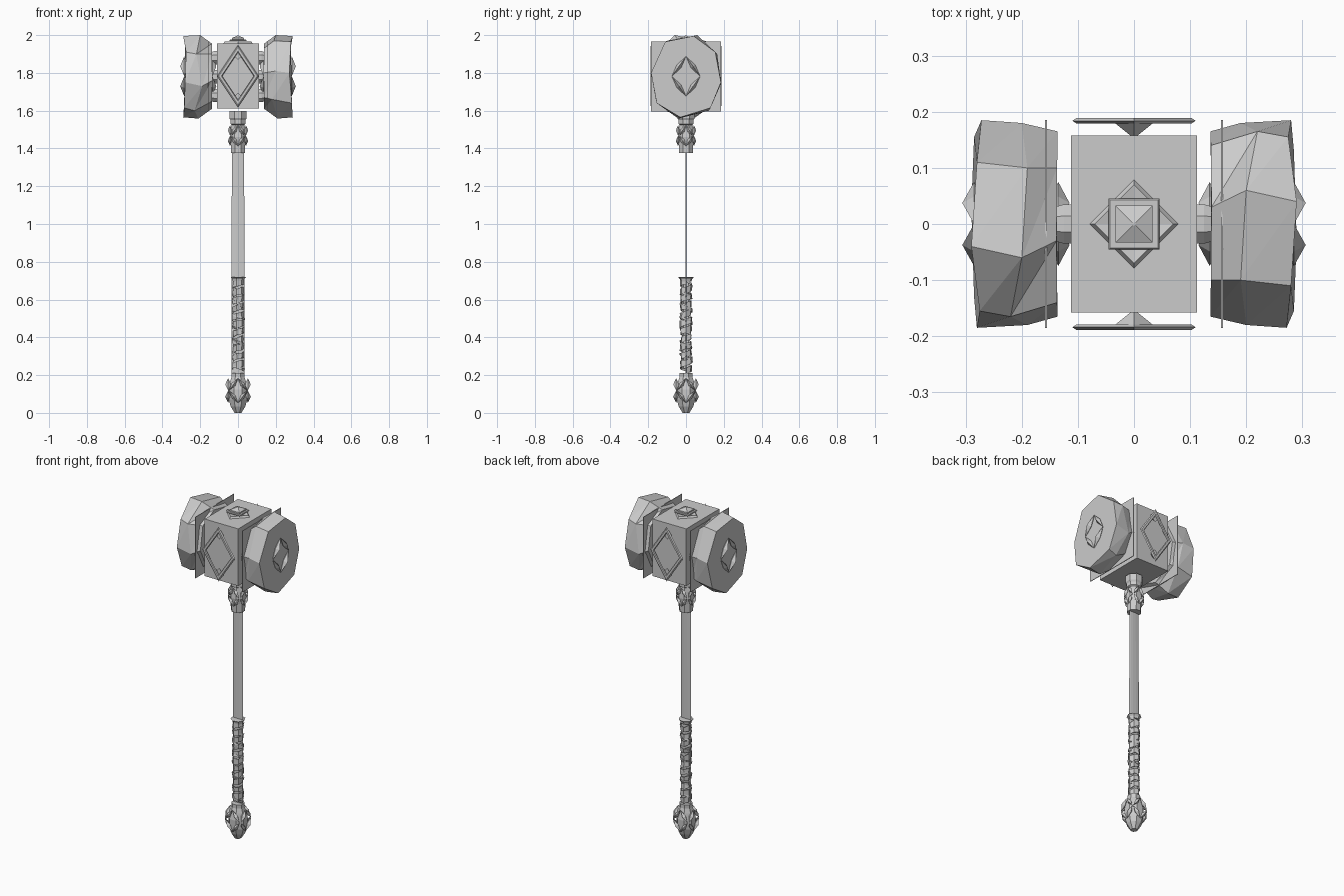
import bpy, bmesh, math, random
from mathutils import Vector, Matrix

if "Cube" in bpy.data.objects:
    bpy.data.objects.remove(bpy.data.objects["Cube"])

random.seed(4)
X, Y, Z = Vector((1, 0, 0)), Vector((0, 1, 0)), Vector((0, 0, 1))


def mesh(name, verts, faces):
    me = bpy.data.meshes.new(name)
    me.from_pydata([tuple(v) for v in verts], [], faces)
    bm = bmesh.new()
    bm.from_mesh(me)
    bmesh.ops.recalc_face_normals(bm, faces=bm.faces)
    bm.to_mesh(me)
    bm.free()
    ob = bpy.data.objects.new(name, me)
    bpy.context.collection.objects.link(ob)
    return ob


def box(name, c, s):
    v = [Vector(c) + Vector((i * s[0], j * s[1], k * s[2])) / 2
         for i in (-1, 1) for j in (-1, 1) for k in (-1, 1)]
    return mesh(name, v, [(0, 1, 3, 2), (4, 6, 7, 5), (0, 4, 5, 1),
                          (2, 3, 7, 6), (0, 2, 6, 4), (1, 5, 7, 3)])


def loft(name, rings):
    n, v, f = len(rings[0]), [p for r in rings for p in r], []
    for k in range(len(rings) - 1):
        for i in range(n):
            a, b = k * n + i, k * n + (i + 1) % n
            f += [(a, b, b + n), (a, b + n, a + n)]
    f += [tuple(range(n)), tuple(range(len(v) - n, len(v)))]
    return mesh(name, v, f)


def lathe(name, profile, n, sy=1.0, phase=0.0, origin=(0, 0, 0), axis=Z):
    q = Z.rotation_difference(axis)
    return loft(name, [[Vector(origin) + q @ Vector((
        r * math.cos(phase + 2 * math.pi * i / n),
        r * sy * math.sin(phase + 2 * math.pi * i / n), z))
        for i in range(n)] for r, z in profile])


def diamond_bars(name, c, u, n, a, b, t, w):
    """Four pointed bars laid out as a diamond in the plane facing n."""
    v, f, c = [], [], Vector(c)
    for su, sv in ((1, 1), (1, -1), (-1, -1), (-1, 1)):
        p, q = c + u * a * su, c + Z * b * sv
        m, side = (p + q) / 2, (q - p).normalized().cross(n) * w
        k = len(v)
        v += [p, q, m + n * t, m + side, m - n * t, m - side]
        for i in range(4):
            g, h = k + 2 + i, k + 2 + (i + 1) % 4
            f += [(k, g, h), (k + 1, h, g)]
    return mesh(name, v, f)


def diamond_frame(name, c, u, n, a, b, t):
    prof = [(1, 0), (.93, t), (.8, t), (.76, 0), (.8, -t), (.93, -t)]
    v = [Vector(c) + (u * a * x + Z * b * z) * s + n * d
         for x, z in ((1, 0), (0, 1), (-1, 0), (0, -1)) for s, d in prof]
    f = [(i * 6 + j, i * 6 + (j + 1) % 6, (i + 1) % 4 * 6 + (j + 1) % 6,
          (i + 1) % 4 * 6 + j) for i in range(4) for j in range(6)]
    return mesh(name, v, f)


# head core with floating diamond frames front and back
box("head_core", (0, 0, 1.783), (.224, .316, .345))
for s, label in ((-1, "front"), (1, "back")):
    diamond_frame(label + "_diamond", (0, .184 * s, 1.783), X, Y * s, .11, .165, .005)
    for sz in (-1, 1):
        lathe(label + "_diamond_bracket", [(.033, .022), (.003, -.002)], 4,
              origin=(0, .157 * s, 1.783 + sz * .12), axis=Y * s)

# top ornament
lathe("top_dish", [(.083, 1.95), (.07, 1.966), (.03, 1.96)], 4)
lathe("top_plate", [(.06, 1.968), (.064, 1.972), (.06, 1.976)], 4, phase=math.pi / 4)
lathe("top_stud", [(.046, 1.976), (.046, 1.984), (.004, 1.998)], 4, phase=math.pi / 4)

# chipped striking blocks, the left one is the right one turned half round
OUT = [(.29, .04, .215), (.275, .155, .13), (.28, .185, -.03), (.285, .13, -.165),
       (.29, -.03, -.215), (.285, -.155, -.14), (.272, -.185, .02), (.28, -.11, .185)]
MID = [(.2, .06, .22), (.22, .165, .12), (.19, .18, -.05), (.23, .12, -.18),
       (.21, -.04, -.222), (.18, -.16, -.12), (.2, -.18, .03), (.19, -.1, .19)]
INN = [(.138, .03, .175), (.137, .14, .12), (.136, .165, -.02), (.137, .11, -.13),
       (.138, -.02, -.17), (.137, -.14, -.11), (.136, -.165, .02), (.137, -.1, .15)]
for s, label in ((1, "right"), (-1, "left")):
    loft(label + "_striking_block",
         [[Vector((x * s, y * s, 1.78 + z)) for x, y, z in r] for r in (INN, MID, OUT)])
    box(label + "_band_plate", (.157 * s, 0, 1.78), (.004, .37, .37))
    diamond_bars(label + "_face_diamond", (.285 * s, 0, 1.782), Y, X * s, .075, .105, .021, .014)
    diamond_bars(label + "_inner_diamond", (.135 * s, 0, 1.782), Y, X * s, .075, .105, .02, .014)
    for z in (1.68, 1.78, 1.88):
        lathe(label + "_connector", [(.038, .1), (.038, .125), (.03, .15)], 8,
              phase=math.pi / 8, origin=(0, 0, z), axis=X * s)

# collar under the head
lathe("collar_cap", [(.03, 1.52), (.043, 1.53), (.043, 1.55), (.049, 1.56), (.049, 1.598)], 8,
      phase=math.pi / 8)
lathe("collar", [(.04, 1.375), (.042, 1.43), (.047, 1.46), (.042, 1.5), (.036, 1.53)], 8,
      phase=math.pi / 8)
for n, u in ((X, Y), (-X, Y), (Y, X), (-Y, X)):
    diamond_bars("collar_diamond", n * .042 + Z * 1.468, u, n, .036, .055, .012, .012)

# flat shaft
lathe("shaft", [(.035, .19), (.035, .72), (.032, 1.39)], 10, sy=.09)


# grip wrapping: a wide uneven ribbon and a thin one crossing it
def ribbon(name, turns, r0, half, direction, n=7):
    v, f, count = [], [], turns * n
    for i in range(count + 1):
        a = direction * 2 * math.pi * i / n
        z = .225 + .47 * i / count
        for k in (-1, 1):
            r = r0 + random.uniform(-.004, .004)
            v.append((r * math.cos(a), r * math.sin(a),
                      z + k * half + random.uniform(-.004, .004)))
    for i in range(count):
        f.append((2 * i, 2 * i + 2, 2 * i + 3, 2 * i + 1))
    ob = mesh(name, v, f)
    mod = ob.modifiers.new("thickness", "SOLIDIFY")
    mod.thickness = .003
    return ob


ribbon("grip_wrap", 11, .031, .016, 1)
ribbon("grip_cross_wrap", 7, .033, .006, -1)
lathe("grip_collar", [(.03, .695), (.033, .708), (.042, .718), (.03, .72)], 7)

# faceted pommel with a diamond on each side
lathe("pommel", [(.02, 0), (.042, .035), (.053, .07), (.055, .125), (.046, .165),
                 (.037, .19), (.037, .212)], 8, phase=math.pi / 8)
for n, u in ((X, Y), (-X, Y), (Y, X), (-Y, X)):
    diamond_bars("pommel_diamond", n * .052 + Z * .118, u, n, .048, .065, .016, .012)
